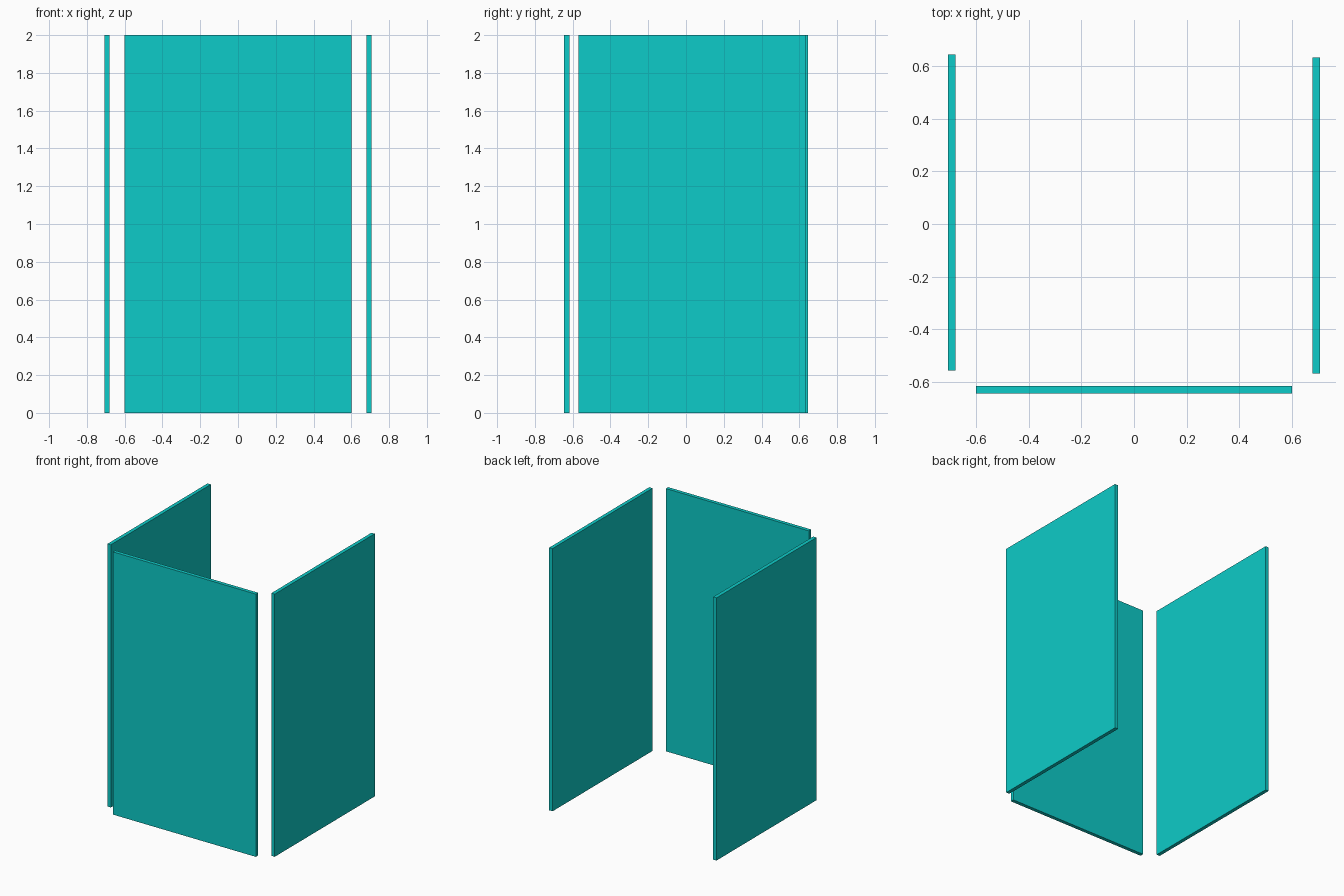
import bpy

if "Cube" in bpy.data.objects:
    bpy.data.objects.remove(bpy.data.objects["Cube"])

THICK, WIDTH, HEIGHT = 0.028, 1.204, 2.0

teal = bpy.data.materials.new("teal")
teal.diffuse_color = (0.004, 0.6, 0.58, 1)
teal.use_nodes = True
teal.node_tree.nodes["Principled BSDF"].inputs["Base Color"].default_value = teal.diffuse_color


def panel(name, x, y, size_x, size_y):
    """Upright flat panel standing on the ground."""
    bpy.ops.mesh.primitive_cube_add(size=1, location=(x, y, HEIGHT / 2))
    ob = bpy.context.object
    ob.name = name
    ob.scale = (size_x, size_y, HEIGHT)
    bpy.ops.object.transform_apply(location=False, rotation=False, scale=True)
    ob.data.materials.append(teal)


# Front panel
panel("front_panel", 0, -0.631, WIDTH, THICK)

# Side panels, the right one set slightly further forward
panel("left_panel", -0.694, 0.043, THICK, WIDTH)
panel("right_panel", 0.694, 0.032, THICK, WIDTH)
